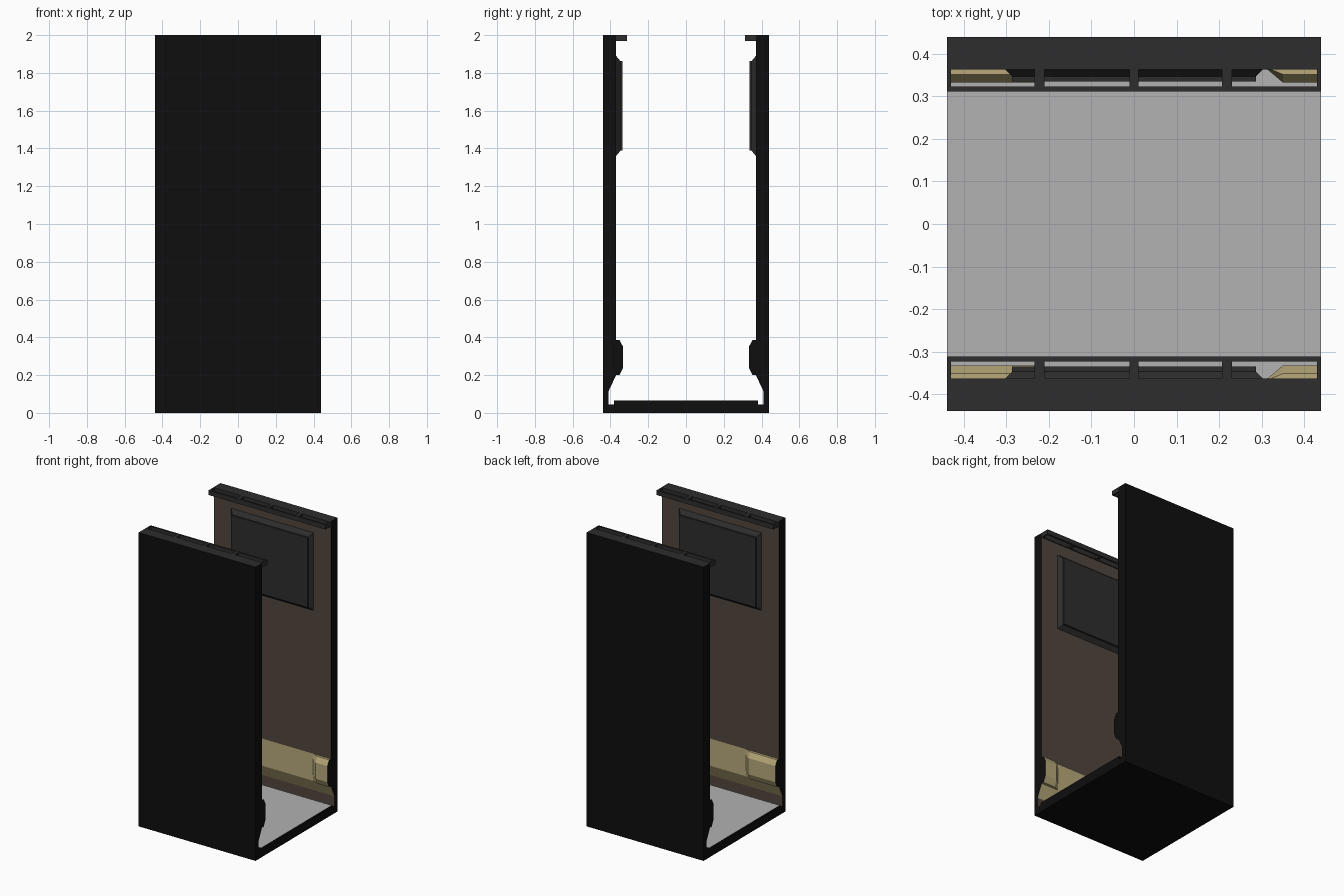
import bpy, bmesh

if "Cube" in bpy.data.objects:
    bpy.data.objects.remove(bpy.data.objects["Cube"])


def material(name, hex_code):
    m = bpy.data.materials.new(name)
    rgb = [int(hex_code[i:i + 2], 16) / 255 for i in (0, 2, 4)]
    lin = [c / 12.92 if c <= 0.04045 else ((c + 0.055) / 1.055) ** 2.4 for c in rgb]
    m.diffuse_color = (*lin, 1)
    m.use_nodes = True
    m.node_tree.nodes["Principled BSDF"].inputs["Base Color"].default_value = m.diffuse_color
    return m


BLACK, GREY, BROWN, TAN, FLOOR = range(5)
MATS = [material("black shell", "0E0E0E"), material("dark grey trim", "2D2D2D"),
        material("brown wall", "51473D"), material("tan band", "B8A97A"),
        material("light grey floor", "B2B2B2")]
X = 0.44        # half length of the section
WALL = 0.37     # inner wall plane


def loft(name, rings, side_mats, cap_mat):
    """Skin matching rings of points; one material per ring segment."""
    bm = bmesh.new()
    rows = [[bm.verts.new(p) for p in r] for r in rings]
    n = len(rows[0])
    for a, b in zip(rows, rows[1:]):
        for i in range(n):
            j = (i + 1) % n
            f = bm.faces.new((a[i], a[j], b[j], b[i]))
            f.material_index = side_mats[i]
    for r in (rows[0], rows[-1]):
        bm.faces.new(r).material_index = cap_mat
    bmesh.ops.recalc_face_normals(bm, faces=bm.faces)
    me = bpy.data.meshes.new(name)
    bm.to_mesh(me)
    bm.free()
    for m in MATS:
        me.materials.append(m)
    ob = bpy.data.objects.new(name, me)
    bpy.context.collection.objects.link(ob)
    return ob


def box(name, x0, x1, y0, y1, z0, z1, mats=(GREY,) * 4, cap=GREY):
    # segments: bottom, far side, top, near side
    prof = [(y0, z0), (y1, z0), (y1, z1), (y0, z1)]
    return loft(name, [[(x, y, z) for y, z in prof] for x in (x0, x1)], mats, cap)


# floor slab with a pale top
box("floor", -X, X, -0.38, 0.38, 0, 0.065, (BLACK, BLACK, FLOOR, BLACK), BLACK)

# wall section: outer skin, top, brown inner face, tan band, undercut, gutter
wall_profile = [(0.44, 0), (0.44, 2), (WALL, 2), (WALL, 0.385), (WALL, 0.2),
                (0.41, 0.115), (0.41, 0.045), (0.38, 0.045), (0.38, 0)]
wall_mats = [BLACK, GREY, BROWN, TAN, TAN, BROWN, BLACK, BLACK, BLACK]

# raised bumper section at the ends of the tan band
bump_profile = [(WALL, 0.385), (0.352, 0.385), (0.333, 0.35),
                (0.333, 0.24), (0.352, 0.2), (WALL, 0.2)]

for s, side in ((-1, "front"), (1, "back")):
    loft(side + "_wall", [[(x, s * y, z) for y, z in wall_profile] for x in (-X, X)],
         wall_mats, BLACK)

    # bumpers taper into the wall toward the middle
    for base, full, end, label in ((-0.19, -0.235, -X, "left"), (0.305, 0.35, X, "right")):
        rings = [[(base, s * (WALL + 0.001), z) for y, z in bump_profile]]
        rings += [[(x, s * y, z) for y, z in bump_profile] for x in (full, end)]
        ob = loft(f"{side}_{label}_bumper", rings, [TAN] * 6, TAN)
        for f in ob.data.polygons:          # open end matches the shell
            if abs(f.center.x) > X - 0.001:
                f.material_index = BLACK

    # wall panel: bevelled frame and raised plate
    def rect(hx, z0, z1, y):
        return [(-hx, s * y, z0), (hx, s * y, z0), (hx, s * y, z1), (-hx, s * y, z1)]
    loft(side + "_panel",
         [rect(0.31, 1.36, 1.89, WALL), rect(0.287, 1.388, 1.862, 0.347),
          rect(0.287, 1.388, 1.862, 0.335)], [GREY] * 4, GREY)

    # slotted top lip: two rails and cross bars
    for y0, y1, label in ((0.312, 0.324, "inner"), (0.363, 0.372, "outer")):
        a, b = sorted((s * y0, s * y1))
        box(f"{side}_lip_{label}_rail", -X, X, a, b, 1.968, 2)
    a, b = sorted((s * 0.324, s * 0.363))
    for i, (x0, x1) in enumerate(((-X, -0.43), (-0.234, -0.21), (-0.011, 0.011),
                                  (0.207, 0.231), (0.43, X))):
        box(f"{side}_lip_bar_{i + 1}", x0, x1, a, b, 1.968, 2)
